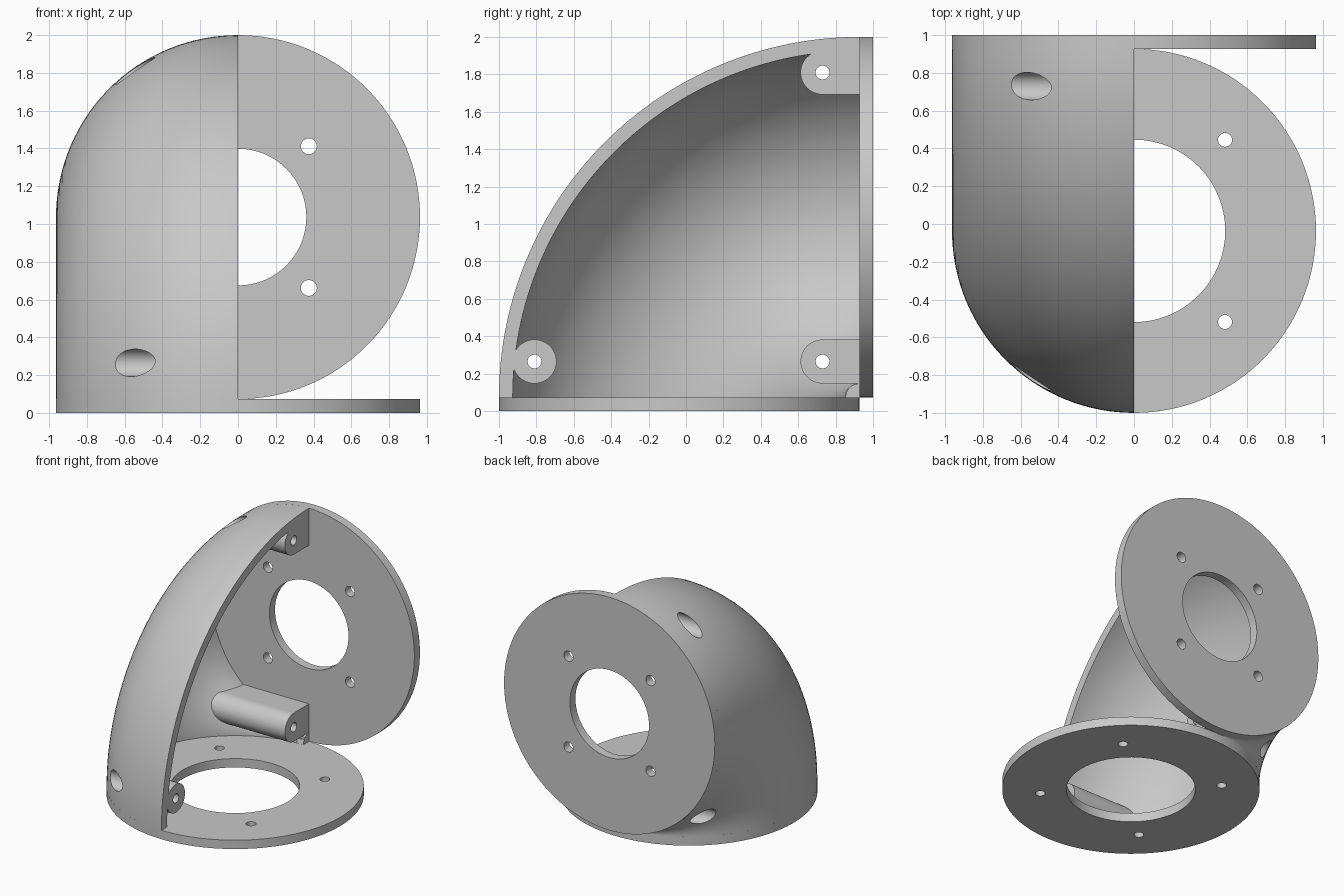
import bpy, bmesh
from math import sin, cos, pi, radians
from mathutils import Vector

if "Cube" in bpy.data.objects:
    bpy.data.objects.remove(bpy.data.objects["Cube"], do_unlink=True)

# Main dimensions: plate thickness, bend radius, inner radius, bend axis
T = 0.073
R = 0.9635
INNER = 0.89
AY, AZ = 1 - T, T
BOSS_R = 0.1175

grey = bpy.data.materials.new("plain grey")
grey.use_nodes = True
grey.diffuse_color = (0.58, 0.58, 0.58, 1)
grey.node_tree.nodes["Principled BSDF"].inputs["Base Color"].default_value = grey.diffuse_color


def loft(name, rings):
    """Closed solid skinned through matching rings of points."""
    bm = bmesh.new()
    loops = [[bm.verts.new(p) for p in ring] for ring in rings]
    n = len(loops[0])
    for a, b in zip(loops, loops[1:]):
        for i in range(n):
            j = (i + 1) % n
            bm.faces.new((a[i], a[j], b[j], b[i]))
    bm.faces.new(loops[0])
    bm.faces.new(loops[-1])
    bmesh.ops.remove_doubles(bm, verts=bm.verts, dist=1e-5)
    bmesh.ops.recalc_face_normals(bm, faces=bm.faces)
    mesh = bpy.data.meshes.new(name)
    bm.to_mesh(mesh)
    bm.free()
    mesh.materials.append(grey)
    obj = bpy.data.objects.new(name, mesh)
    bpy.context.collection.objects.link(obj)
    return obj


def bend(name, section, start, end, steps=64):
    """Sweep (x, distance) points around the bend axis."""
    angles = [radians(start + (end - start) * k / steps) for k in range(steps + 1)]
    return loft(name, [[(x, AY - d * cos(a), AZ + d * sin(a)) for x, d in section]
                       for a in angles])


def cylinder(name, start, end, radius, n=48):
    start, end = Vector(start), Vector(end)
    turn = (end - start).to_track_quat('Z', 'Y')
    ring = [turn @ Vector((radius * cos(2 * pi * i / n), radius * sin(2 * pi * i / n), 0))
            for i in range(n)]
    return loft(name, [[p + start for p in ring], [p + end for p in ring]])


def cut(target, cutter):
    cutter.hide_render = True
    mod = target.modifiers.new("cut", 'BOOLEAN')
    mod.operation = 'DIFFERENCE'
    mod.solver = 'EXACT'
    mod.object = cutter
    bpy.context.view_layer.objects.active = target
    bpy.ops.object.modifier_apply(modifier=mod.name)
    bpy.data.objects.remove(cutter, do_unlink=True)


def smooth(obj):
    bpy.ops.object.select_all(action='DESELECT')
    obj.select_set(True)
    bpy.context.view_layer.objects.active = obj
    bpy.ops.object.shade_smooth_by_angle(angle=radians(30))


# Cavity of the elbow, with the screw bosses left standing
N = 96
cavity = bend("cavity", [(INNER * sin(2 * pi * i / N), R + INNER * cos(2 * pi * i / N))
                         for i in range(N)], -4, 94)
bosses = [(-0.81, 0.265, False), (0.73, 0.265, True), (0.73, 1.81, True)]
for y, z, reaches_plate in bosses:
    if reaches_plate:
        arc = [pi / 2 + pi * i / 24 for i in range(25)]
        outline = [(y + BOSS_R * cos(a), z + BOSS_R * sin(a)) for a in arc]
        outline += [(1.1, z - BOSS_R), (1.1, z + BOSS_R)]
        boss = loft("boss", [[(x, py, pz) for py, pz in outline] for x in (-1.1, 0.05)])
    else:
        boss = cylinder("boss", (-1.1, y, z), (0.05, y, z), BOSS_R)
    cut(cavity, boss)

# Half elbow shell, hollowed and drilled with counterbored screw holes
shell = bend("elbow_shell", [(-R * sin(pi * i / 48), R + R * cos(pi * i / 48))
                             for i in range(49)], 0, 90)
cut(shell, cavity)
for y, z, _ in bosses:
    cut(shell, cylinder("screw_hole", (-1.2, y, z), (0.1, y, z), 0.037))
    cut(shell, cylinder("counterbore", (-1.2, y, z), (-0.25, y, z), 0.073))
smooth(shell)


# Round end plates with a centre opening and four screw holes
def end_plate(name, center, normal, side, opening, pitch, hole):
    center, normal, side = Vector(center), Vector(normal), Vector(side)
    plate = cylinder(name, center, center + normal * T, R, 128)

    def drill(offset, radius):
        p = center + offset
        cut(plate, cylinder("drill", p - normal * 0.1, p + normal * 0.2, radius, 64))

    drill(Vector((0, 0, 0)), opening)
    for sx in (-1, 1):
        for sy in (-1, 1):
            drill(Vector((sx * pitch, 0, 0)) + side * sy * pitch, hole)
    smooth(plate)


end_plate("bottom_plate", (0, AY - R, 0), (0, 0, 1), (0, 1, 0), 0.483, 0.482, 0.037)
end_plate("back_plate", (0, AY, AZ + R), (0, 1, 0), (0, 0, 1), 0.362, 0.375, 0.042)
